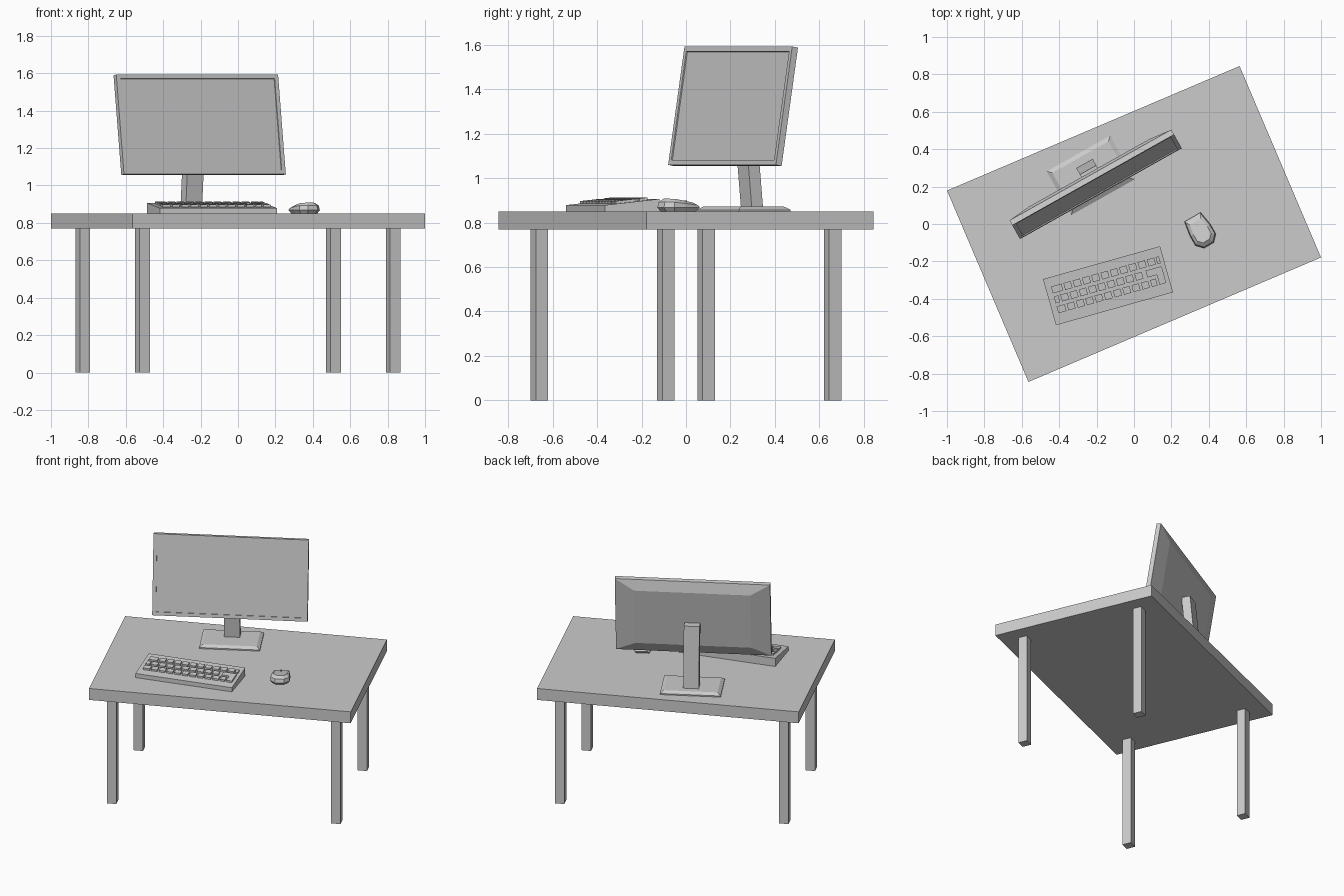
import bpy, bmesh
from math import radians
from mathutils import Matrix, Vector

if "Cube" in bpy.data.objects:
    bpy.data.objects.remove(bpy.data.objects["Cube"])


def loft(name, rings, matrix):
    """Join equal-length rings of points into a closed solid."""
    bm = bmesh.new()
    loops = [[bm.verts.new(p) for p in ring] for ring in rings]
    n = len(rings[0])
    for a, b in zip(loops, loops[1:]):
        for i in range(n):
            j = (i + 1) % n
            bm.faces.new((a[i], a[j], b[j], b[i]))
    bm.faces.new(loops[0])
    bm.faces.new(loops[-1])
    bmesh.ops.recalc_face_normals(bm, faces=bm.faces[:])
    mesh = bpy.data.meshes.new(name)
    bm.to_mesh(mesh)
    bm.free()
    obj = bpy.data.objects.new(name, mesh)
    obj.matrix_world = matrix
    bpy.context.collection.objects.link(obj)
    return obj


def rect(x, y, hx, hy, z):
    return [(x - hx, y - hy, z), (x + hx, y - hy, z), (x + hx, y + hy, z), (x - hx, y + hy, z)]


def box(name, x, y, hx, hy, z0, z1, matrix):
    return loft(name, [rect(x, y, hx, hy, z0), rect(x, y, hx, hy, z1)], matrix)


def turn(deg, x=0, y=0, z=0):
    return Matrix.Translation((x, y, z)) @ Matrix.Rotation(radians(deg), 4, 'Z')


TOP = 0.85

# Desk
desk = turn(23.05)
box("table_top", 0, 0, 0.85, 0.556, 0.77, TOP, desk)
for sx, side in ((-1, "left"), (1, "right")):
    for sy, end in ((-1, "front"), (1, "back")):
        box(f"{end}_{side}_leg", sx * 0.728, sy * 0.408, 0.03, 0.03, 0, 0.77, desk)

# Monitor panel: recessed screen, bezel, rim and tapered back
monitor = turn(29.3)
tilt = monitor @ Matrix.Translation((-0.075, 0.228, 1.06)) @ Matrix.Rotation(radians(-9), 4, 'X')
W, H = 0.496, 0.54


def panel_ring(ix, iz, depth):
    return [(-W + ix, depth, iz), (W - ix, depth, iz), (W - ix, depth, H - iz), (-W + ix, depth, H - iz)]


loft("monitor_panel", [panel_ring(0.023, 0.023, 0.006), panel_ring(0.023, 0.023, 0),
                       panel_ring(0, 0, 0), panel_ring(0, 0, 0.03),
                       panel_ring(0.125, 0.07, 0.055)], tilt)

# Monitor stand
loft("stand_neck", [rect(-0.073, 0.382, 0.05, 0.029, 0.865),
                    rect(-0.073, 0.343, 0.05, 0.029, 1.29)], monitor)
loft("stand_base", [rect(-0.075, 0.34, 0.194, 0.134, TOP),
                    rect(-0.075, 0.34, 0.194, 0.134, TOP + 0.008),
                    rect(-0.075, 0.34, 0.172, 0.112, TOP + 0.022)], monitor)

# Keyboard: wedge-shaped body
board = turn(15.7, -0.139, -0.33, TOP)
KD, FRONT, BACK = 0.128, 0.029, 0.057


def slope(y):
    return FRONT + (BACK - FRONT) * (y + KD) / (2 * KD)


def lifted(points, lift):
    return [(x, y, slope(y) + lift) for x, y in points]


body = [(-0.325, -KD), (0.325, -KD), (0.325, KD), (-0.325, KD)]
loft("keyboard_body", [[(x, y, 0) for x, y in body], lifted(body, 0)], board)


def key(name, outline):
    loft(name, [lifted(outline, -0.004), lifted(outline, 0.012)], board)


# Three rows of keys: y, edge key span, first key, count, trailing key span
KW, KH, PITCH = 0.04, 0.019, 0.0515
rows = [(0.059, (-0.295, -0.237), -0.226, 10, (0.286, 0.304)),
        (0.004, (-0.295, -0.27), -0.259, 9, None),
        (-0.051, (-0.295, -0.25), -0.239, 9, (0.225, 0.256))]
for r, (y, first, start, count, last) in enumerate(rows):
    spans = [first] + [(start + i * PITCH, start + i * PITCH + KW) for i in range(count)]
    if last:
        spans.append(last)
    for k, (a, b) in enumerate(spans):
        key(f"key_{r}_{k}", [(a, y - KH), (b, y - KH), (b, y + KH), (a, y + KH)])

# Corner-shaped key spanning two rows
key("corner_key", [(0.267, -0.07), (0.304, -0.07), (0.304, 0.023),
                   (0.215, 0.023), (0.215, -0.015), (0.267, -0.015)])

# Mouse: faceted shell, higher at the rear
mouse = turn(30, 0.353, -0.032, TOP)
outline = [(-0.05, 0.08), (0.05, 0.08), (0.063, 0.0), (0.063, -0.06),
           (0.03, -0.095), (-0.03, -0.095), (-0.063, -0.06), (-0.063, 0.0)]


def mouse_ring(scale, z, drop):
    ring = []
    for x, y in outline:
        yy = (y + 0.01) * scale - 0.01
        ring.append((x * scale, yy, z - drop * max(0, yy + 0.05)))
    return ring


loft("mouse_body", [mouse_ring(0.82, 0, 0), mouse_ring(1, 0.018, 0),
                    mouse_ring(0.93, 0.042, 0.11), mouse_ring(0.68, 0.058, 0.17)], mouse)
box("mouse_wheel", 0, 0.03, 0.004, 0.009, 0.03, 0.05, mouse)
